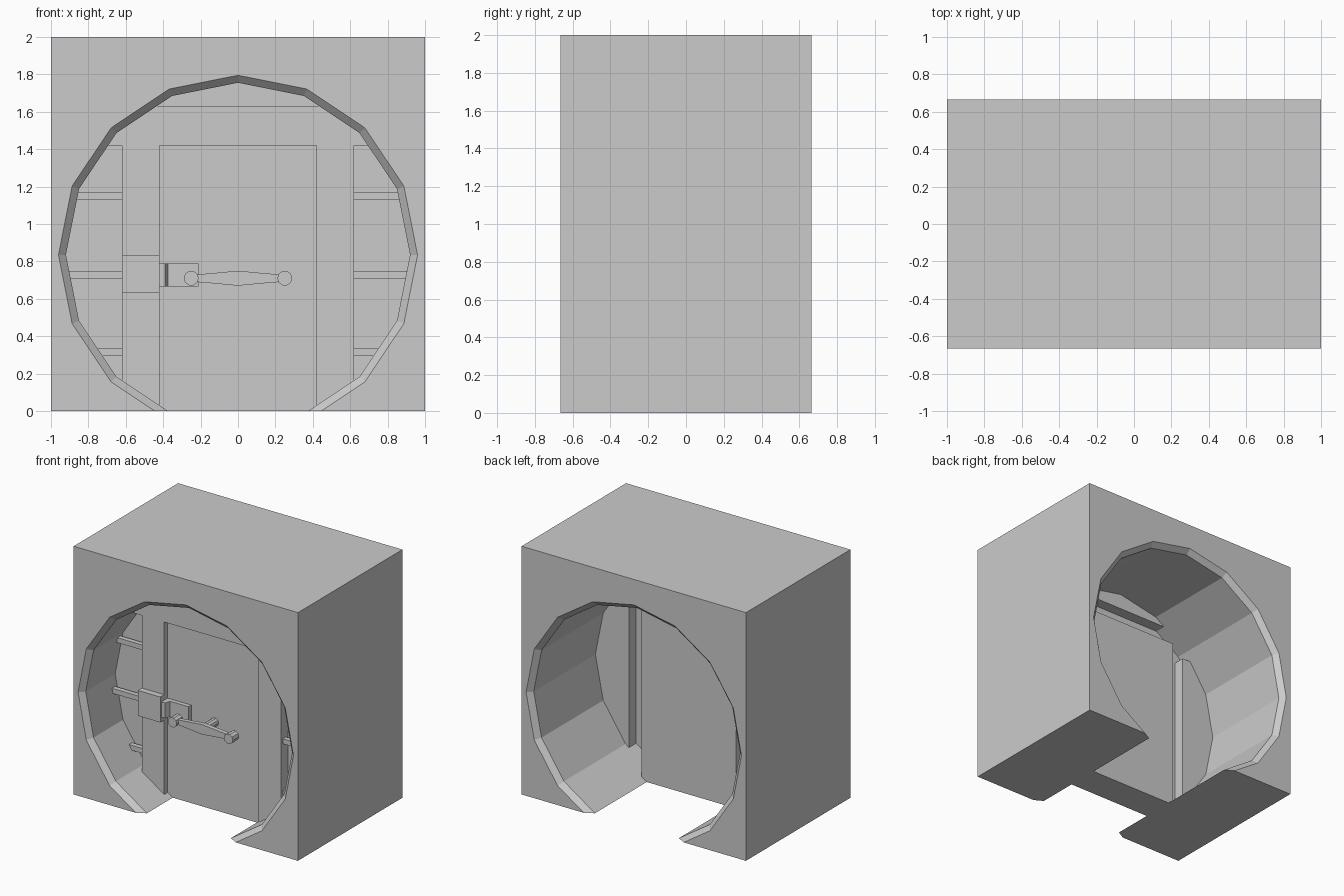
import bpy, bmesh, math

if "Cube" in bpy.data.objects:
    bpy.data.objects.remove(bpy.data.objects["Cube"])

HALF_D = 0.665          # half depth of the block
HUB_Z = 0.835           # centre height of the round passage
R_OUT, R_IN = 0.96, 0.92

grey = bpy.data.materials.new("concrete grey")
grey.diffuse_color = (0.6, 0.6, 0.6, 1)
grey.use_nodes = True
grey.node_tree.nodes["Principled BSDF"].inputs["Base Color"].default_value = grey.diffuse_color


def finish(name, bm):
    bmesh.ops.recalc_face_normals(bm, faces=bm.faces)
    me = bpy.data.meshes.new(name)
    bm.to_mesh(me)
    bm.free()
    me.materials.append(grey)
    ob = bpy.data.objects.new(name, me)
    bpy.context.collection.objects.link(ob)
    return ob


def circle(r, cx=0, cz=0, n=16):
    return [(cx + r * math.cos(2 * math.pi * i / n), cz + r * math.sin(2 * math.pi * i / n))
            for i in range(n)]


def clip(poly, a, b):
    """Keep the part of a polygon on the left of the line a-b."""
    side = lambda p: (b[0]-a[0])*(p[1]-a[1]) - (b[1]-a[1])*(p[0]-a[0])
    out = []
    for p, q in zip(poly, poly[1:] + poly[:1]):
        sp, sq = side(p), side(q)
        if sp >= 0:
            out.append(p)
        if sp * sq < 0:
            t = sp / (sp - sq)
            out.append((p[0] + t*(q[0]-p[0]), p[1] + t*(q[1]-p[1])))
    return out


def fit(poly):
    """Trim an x-z outline to the round passage."""
    ring = circle(R_IN, 0, HUB_Z)
    for a, b in zip(ring, ring[1:] + ring[:1]):
        poly = clip(poly, a, b)
    return poly


def rect(x0, x1, z0, z1):
    return [(x0, z0), (x1, z0), (x1, z1), (x0, z1)]


def prism(name, poly, d0, d1):
    """Extrude an x-z outline between two depths behind the front face."""
    bm = bmesh.new()
    a = [bm.verts.new((x, d0 - HALF_D, z)) for x, z in poly]
    b = [bm.verts.new((x, d1 - HALF_D, z)) for x, z in poly]
    bm.faces.new(a)
    bm.faces.new(b[::-1])
    for i in range(len(a)):
        j = (i + 1) % len(a)
        bm.faces.new((a[i], b[i], b[j], a[j]))
    return finish(name, bm)


def arch(r):
    """Passage outline from floor left, over the top, to floor right."""
    pts = clip(circle(r, 0, HUB_Z), (-1, 0), (1, 0))
    pts.sort(key=lambda p: -(math.atan2(p[0], HUB_Z - p[1]) % (2 * math.pi)))
    return pts


# Block with a chamfered round passage, open at the floor
bm = bmesh.new()
rings = [[bm.verts.new((x, y, z)) for x, z in arch(r)] for r, y in
         ((R_OUT, -HALF_D), (R_IN, 0.04 - HALF_D), (R_IN, HALF_D - 0.04), (R_OUT, HALF_D))]
for s, t in zip(rings, rings[1:]):
    for i in range(len(s) - 1):
        bm.faces.new((s[i], s[i+1], t[i+1], t[i]))
ends = []
for y, ring in ((-HALF_D, rings[0]), (HALF_D, rings[3])):
    c = [bm.verts.new((x, y, z)) for x, z in ((1, 0), (1, 2), (-1, 2), (-1, 0))]
    bm.faces.new(ring + c)
    ends.append(c)
f, k = ends
for i in range(3):
    bm.faces.new((f[i], f[i+1], k[i+1], k[i]))
bm.faces.new([f[3]] + [r[0] for r in rings] + [k[3]])
bm.faces.new([f[0]] + [r[-1] for r in rings] + [k[0]])
finish("passage_block", bm)

# Wall pieces inside the passage
prism("wall_top", fit(rect(-1, 1, 1.63, 2)), 0.415, 0.505)
for s, side in ((-1, "left"), (1, "right")):
    x0, x1 = sorted((s * 0.62, s * 1.0))
    prism("wall_" + side, fit(rect(x0, x1, 0, 1.42)), 0.415, 0.505)

# Door surround with wide upper arms, and the door
surround = [(-0.62, 0), (-0.42, 0), (-0.42, 1.42), (0.42, 1.42), (0.42, 0), (0.62, 0),
            (0.62, 1.42), (1, 1.42), (1, 1.63), (-1, 1.63), (-1, 1.42), (-0.62, 1.42)]
prism("door_surround", fit(surround), 0.325, 0.415)
prism("door", fit(rect(-0.42, 0.42, 0, 1.42)), 0.37, 0.63)

# Locking rods on both sides
for z in (0.315, 0.728, 1.148):
    for s, side in ((-1, "left"), (1, "right")):
        x0, x1 = sorted((s * 0.62, s * 1.0))
        prism("lock_rod_" + side, fit(rect(x0, x1, z - 0.02, z + 0.02)), 0.35, 0.39)

# Latch case on the surround and stepped latch bolt on the door
prism("latch_case", rect(-0.62, -0.42, 0.63, 0.835), 0.275, 0.325)
bm = bmesh.new()
profile = [(-0.42, 0.37), (-0.42, 0.29), (-0.39, 0.29), (-0.375, 0.335), (-0.21, 0.335), (-0.21, 0.37)]
face = bm.faces.new([bm.verts.new((x, d - HALF_D, 0.665)) for x, d in profile])
new = bmesh.ops.extrude_face_region(bm, geom=[face])["geom"]
bmesh.ops.translate(bm, vec=(0, 0, 0.125), verts=[v for v in new if isinstance(v, bmesh.types.BMVert)])
finish("latch_bolt", bm)

# Crank handle: shaft, tapered bar and end knobs
HZ = 0.71
prism("handle_shaft", circle(0.034, 0, HZ, 10), 0.24, 0.37)
half = [(-0.25, 0.018), (-0.16, 0.025), (0, 0.04), (0.16, 0.025), (0.25, 0.018)]
prism("handle_bar", [(x, HZ - h) for x, h in half] + [(x, HZ + h) for x, h in half[::-1]], 0.21, 0.245)
for x in (-0.25, 0.25):
    prism("handle_knob", circle(0.04, x, HZ, 10), 0.185, 0.265)
